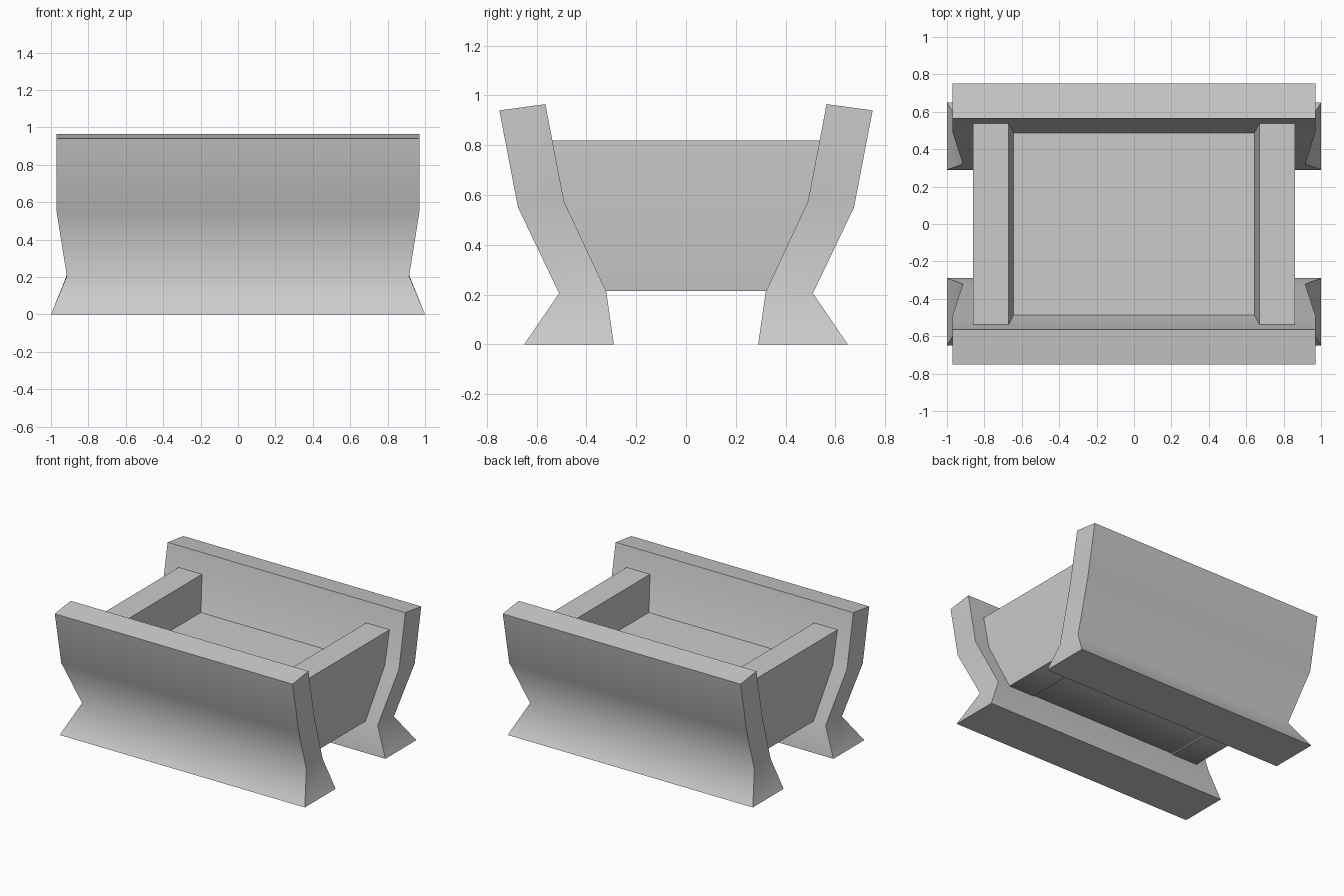
import bpy, bmesh, math

if "Cube" in bpy.data.objects:
    bpy.data.objects.remove(bpy.data.objects["Cube"])

gray = bpy.data.materials.new("stone gray")
gray.diffuse_color = (0.6, 0.6, 0.6, 1)
gray.use_nodes = True
gray.node_tree.nodes["Principled BSDF"].inputs["Base Color"].default_value = gray.diffuse_color


def loft(name, rings):
    """Closed solid from a stack of four-cornered rings."""
    bm = bmesh.new()
    vs = [[bm.verts.new(p) for p in r] for r in rings]
    bm.faces.new(vs[0])
    bm.faces.new(vs[-1])
    for a, b in zip(vs, vs[1:]):
        for i in range(4):
            j = (i + 1) % 4
            bm.faces.new((a[i], a[j], b[j], b[i]))
    bmesh.ops.recalc_face_normals(bm, faces=bm.faces)
    me = bpy.data.meshes.new(name)
    bm.to_mesh(me)
    bm.free()
    me.materials.append(gray)
    ob = bpy.data.objects.new(name, me)
    bpy.context.collection.objects.link(ob)
    bpy.ops.object.select_all(action='DESELECT')
    ob.select_set(True)
    bpy.context.view_layer.objects.active = ob
    bpy.ops.object.shade_smooth_by_angle(angle=math.radians(65))
    return ob


# long side panels: half width, outer y, outer z, inner y, inner z
panel = [(1.0, 0.65, 0, 0.29, 0), (0.915, 0.51, 0.205, 0.32, 0.21),
         (0.97, 0.675, 0.55, 0.49, 0.575), (0.97, 0.75, 0.94, 0.565, 0.965)]
for name, s in (("front_panel", -1), ("back_panel", 1)):
    loft(name, [[(-w, s * yo, zo), (w, s * yo, zo), (w, s * yi, zi), (-w, s * yi, zi)]
                for w, yo, zo, yi, zi in panel])

# end walls between the panels: z, inner x, outer x, half depth
wall = [(0.215, 0.605, 0.815, 0.33), (0.575, 0.645, 0.855, 0.50), (0.82, 0.67, 0.86, 0.545)]
for name, s in (("left_wall", -1), ("right_wall", 1)):
    loft(name, [[(s * xi, -d, z), (s * xo, -d, z), (s * xo, d, z), (s * xi, d, z)]
                for z, xi, xo, d in wall])

# thick trough floor
loft("trough_floor", [[(-x, -d, z), (x, -d, z), (x, d, z), (-x, d, z)]
                      for z, x, d in ((0.225, 0.62, 0.34), (0.565, 0.66, 0.50))])
